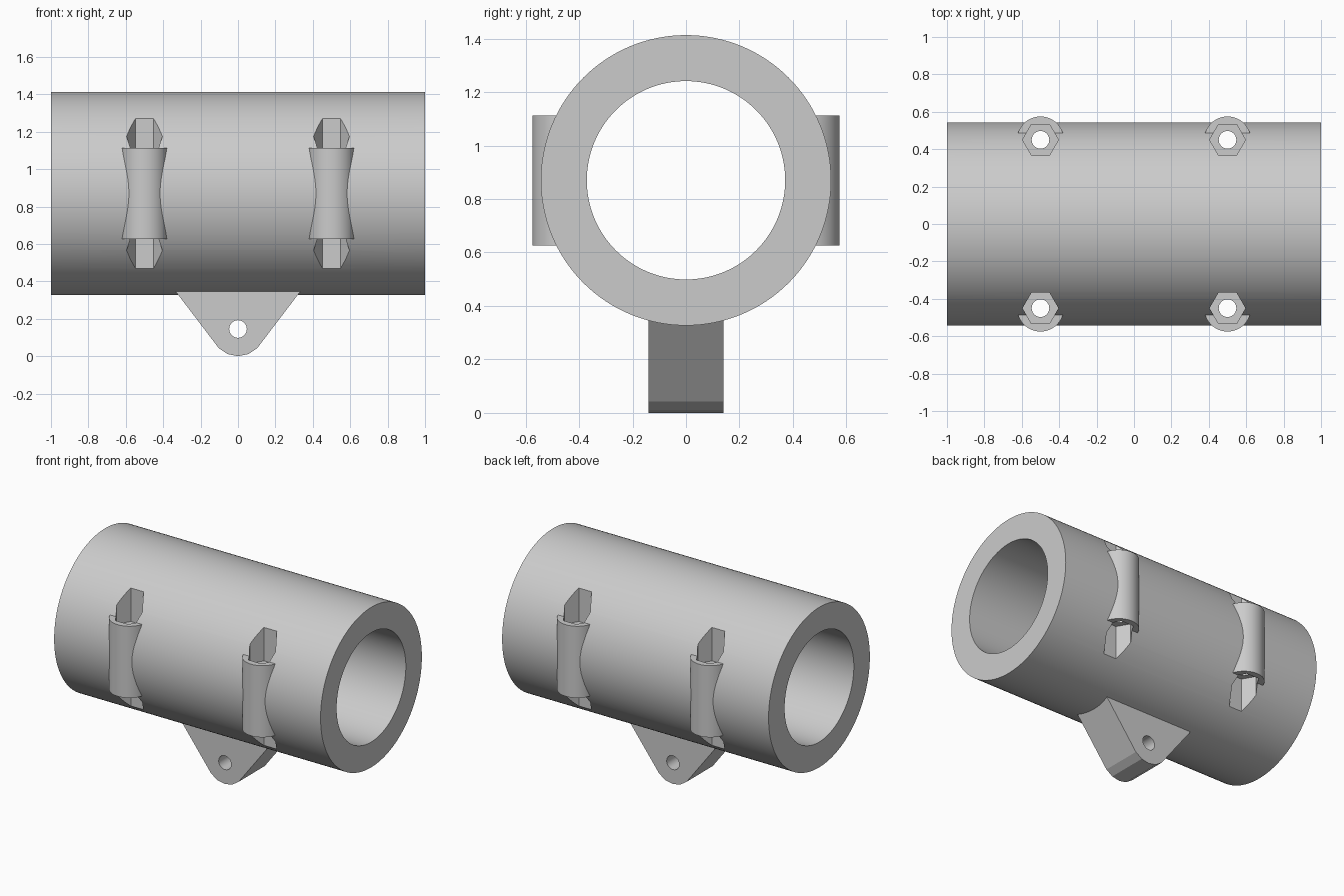
import bpy, math
from mathutils import Matrix

cube = bpy.data.objects.get("Cube")
if cube:
    bpy.data.objects.remove(cube, do_unlink=True)

AXIS_Z = 0.87       # height of the tube axis
R_OUT, R_IN = 0.543, 0.371
BOSS_X, BOSS_Y = 0.5, 0.45
BOSS_H = 0.486
POCKET = 0.07       # nut pocket depth
BOLT_R = 0.047

grey = bpy.data.materials.new("light_grey")
grey.use_nodes = True
colour = (0.6, 0.6, 0.6, 1)
grey.diffuse_color = colour
grey.node_tree.nodes["Principled BSDF"].inputs["Base Color"].default_value = colour


def cylinder(name, radius, length, loc, axis="Z", sides=96, turn=0):
    rot = {"X": (0, math.pi / 2, 0), "Y": (math.pi / 2, 0, 0), "Z": (0, 0, turn)}[axis]
    bpy.ops.mesh.primitive_cylinder_add(vertices=sides, radius=radius, depth=length,
                                        location=loc, rotation=rot)
    obj = bpy.context.object
    obj.name = name
    obj.data.materials.append(grey)
    return obj


def prism(name, outline, depth):
    """Extrude an (x, z) outline along y, centred on y = 0."""
    n = len(outline)
    verts = [(x, y, z) for y in (-depth / 2, depth / 2) for x, z in outline]
    faces = [list(range(n)), list(range(2 * n - 1, n - 1, -1))]
    faces += [[i, i + n, (i + 1) % n + n, (i + 1) % n] for i in range(n)]
    mesh = bpy.data.meshes.new(name)
    mesh.from_pydata(verts, [], faces)
    obj = bpy.data.objects.new(name, mesh)
    bpy.context.collection.objects.link(obj)
    mesh.materials.append(grey)
    return obj


def cut(obj, cutters):
    bpy.context.view_layer.objects.active = obj
    for c in cutters:
        mod = obj.modifiers.new("cut", "BOOLEAN")
        mod.operation = "DIFFERENCE"
        mod.solver = "EXACT"
        mod.object = c
        bpy.ops.object.modifier_apply(modifier=mod.name)


def smooth(obj, degrees):
    bpy.ops.object.select_all(action="DESELECT")
    obj.select_set(True)
    bpy.context.view_layer.objects.active = obj
    bpy.ops.object.shade_smooth_by_angle(angle=math.radians(degrees))


# Main tube and the cutters that shape it
tube = cylinder("tube", R_OUT, 2, (0, 0, AXIS_Z), "X", 128)
bore = cylinder("bore_cutter", R_IN, 2.4, (0, 0, AXIS_Z), "X", 128)
core = cylinder("core_cutter", R_OUT - 0.004, 2.4, (0, 0, AXIS_Z), "X", 128)
helpers = [bore, core]
cut(tube, [bore])

# Four bolt bosses, each with a through hole and a nut pocket at both ends
for sx, side in ((-1, "right"), (1, "left")):
    for sy, end in ((-1, "front"), (1, "back")):
        x, y = sx * BOSS_X, sy * BOSS_Y
        boss = cylinder(f"bolt_boss_{end}_{side}", 0.125, BOSS_H, (x, y, AXIS_Z))
        cutters = [cylinder("bolt_hole_cutter", BOLT_R, 2, (x, y, AXIS_Z), sides=48)]
        for sz in (-1, 1):
            z = AXIS_Z + sz * (BOSS_H / 2 - POCKET + 0.3)
            cutters.append(cylinder("nut_pocket_cutter", 0.096, 0.6, (x, y, z),
                                    sides=6, turn=math.pi / 6))
        cut(tube, cutters)
        cut(boss, [core] + cutters)
        smooth(boss, 30)
        helpers += cutters
smooth(tube, 30)

# Mounting bracket: tapered lug with a rounded foot and a pivot hole
LUG_R = 0.145
foot = [(LUG_R * math.cos(a), LUG_R + LUG_R * math.sin(a))
        for a in (math.radians(225 + 22.5 * i) for i in range(5))]
bracket = prism("mounting_bracket", foot + [(0.39, 0.42), (-0.39, 0.42)], 0.28)
pivot = cylinder("pivot_hole_cutter", BOLT_R, 1, (0, 0, LUG_R), "Y", 48)
cut(bracket, [core, pivot])
smooth(bracket, 15)
helpers.append(pivot)

# Remove the cutters
for h in helpers:
    bpy.data.objects.remove(h, do_unlink=True)
